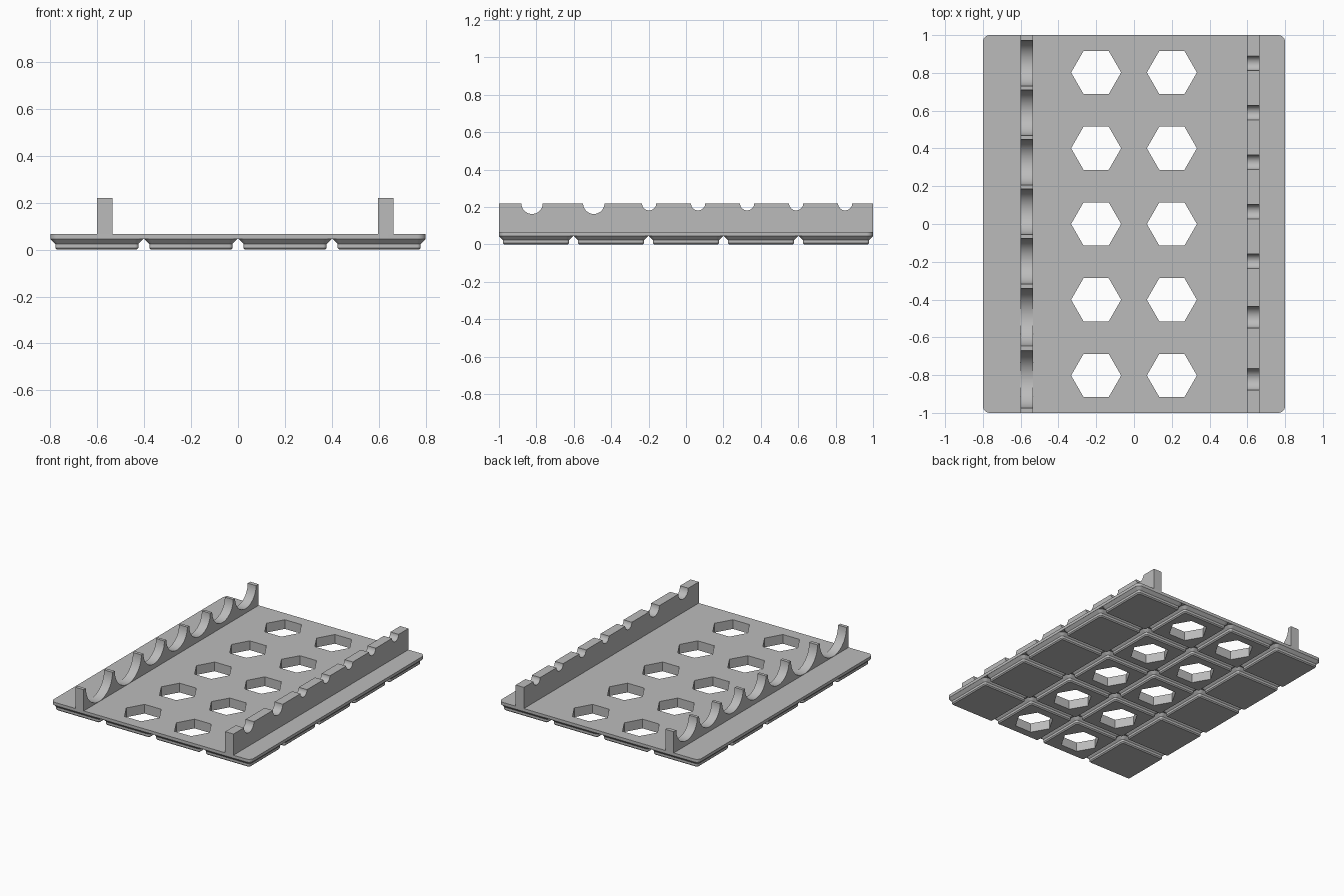
import bpy, bmesh, math

cube = bpy.data.objects.get("Cube")
if cube:
    bpy.data.objects.remove(cube, do_unlink=True)

PITCH = 0.401            # spacing of the feet
FOOT_TOP, PLATE_TOP, WALL_TOP = 0.0453, 0.0667, 0.22

grey = bpy.data.materials.new("plain_grey")
grey.use_nodes = True
colour = (0.5, 0.5, 0.5, 1)
grey.diffuse_color = colour
grey.node_tree.nodes["Principled BSDF"].inputs["Base Color"].default_value = colour


def finish(name, bm):
    """Turn a bmesh into a named grey object."""
    bmesh.ops.recalc_face_normals(bm, faces=bm.faces)
    mesh = bpy.data.meshes.new(name)
    bm.to_mesh(mesh)
    bm.free()
    mesh.materials.append(grey)
    obj = bpy.data.objects.new(name, mesh)
    bpy.context.collection.objects.link(obj)
    return obj


def smooth(obj):
    bpy.ops.object.select_all(action='DESELECT')
    obj.select_set(True)
    bpy.context.view_layer.objects.active = obj
    bpy.ops.object.shade_smooth_by_angle(angle=math.radians(30))


def rounded_rect(hx, hy, r, steps=8):
    """Outline of a rectangle with rounded corners."""
    points = []
    for i, (sx, sy) in enumerate([(1, 1), (-1, 1), (-1, -1), (1, -1)]):
        for k in range(steps + 1):
            a = (i + k / steps) * math.pi / 2
            points.append((sx * (hx - r) + r * math.cos(a), sy * (hy - r) + r * math.sin(a)))
    return points


def hexagon(cx, cy, r=0.1325):
    return [(cx + r * math.cos(k * math.pi / 3), cy + r * math.sin(k * math.pi / 3))
            for k in range(6)]


def loft(name, layers):
    """Solid through stacked outlines, given as (outline, z)."""
    bm = bmesh.new()
    rings = [[bm.verts.new((x, y, z)) for x, y in outline] for outline, z in layers]
    n = len(rings[0])
    for low, high in zip(rings, rings[1:]):
        for i in range(n):
            j = (i + 1) % n
            bm.faces.new((low[i], low[j], high[j], high[i]))
    bm.faces.new(rings[0])
    bm.faces.new(rings[-1])
    return finish(name, bm)


def cut_holes(obj, centres):
    """Cut hexagonal holes right through an object."""
    for cx, cy in centres:
        outline = hexagon(cx, cy)
        cutter = loft("hole_cutter", [(outline, -0.1), (outline, 0.3)])
        cutter.hide_render = True
        mod = obj.modifiers.new("hole", 'BOOLEAN')
        mod.operation, mod.solver, mod.object = 'DIFFERENCE', 'EXACT', cutter
        bpy.ops.object.select_all(action='DESELECT')
        bpy.context.view_layer.objects.active = obj
        obj.select_set(True)
        bpy.ops.object.modifier_apply(modifier=mod.name)
        bpy.data.objects.remove(cutter, do_unlink=True)


# Flat plate with two rows of hexagonal holes
columns = [(i - 1.5) * PITCH for i in range(4)]
rows = [(j - 2) * PITCH for j in range(5)]
outline = rounded_rect(0.8, 1.0, 0.036)
plate = loft("base_plate", [(outline, FOOT_TOP), (outline, PLATE_TOP)])
cut_holes(plate, [(x, y) for x in columns[1:3] for y in rows])
smooth(plate)


# Stepped feet: solid in the outer columns, pierced in the inner ones
def make_foot(name):
    profile = [(0.17, 0.008, 0), (0.1775, 0.0153, 0.0076),
               (0.1775, 0.0153, 0.0248), (0.198, 0.036, FOOT_TOP)]
    return loft(name, [(rounded_rect(h, h, r), z) for h, r, z in profile])


solid_foot, pierced_foot = make_foot("solid_foot"), make_foot("pierced_foot")
cut_holes(pierced_foot, [(0, 0)])
for master, xs in ((solid_foot, columns[::3]), (pierced_foot, columns[1:3])):
    smooth(master)
    for x in xs:
        for y in rows:
            foot = master.copy()
            foot.location = (x, y, 0)
            bpy.context.collection.objects.link(foot)
    bpy.data.objects.remove(master, do_unlink=True)


# Rails with half-round notches along the top
def rail(name, x0, x1, notches, steps=24):
    points = [(1, PLATE_TOP), (-1, PLATE_TOP), (-1, WALL_TOP)]
    for centre, r in notches:
        for k in range(steps + 1):
            a = math.pi * (1 + k / steps)
            points.append((centre + r * math.cos(a), WALL_TOP + r * math.sin(a)))
    points.append((1, WALL_TOP))
    smooth(loft_x(name, points, x0, x1))


def loft_x(name, points, x0, x1):
    bm = bmesh.new()
    face = bm.faces.new([bm.verts.new((x0, y, z)) for y, z in points])
    moved = bmesh.ops.extrude_face_region(bm, geom=[face], use_keep_orig=True)["geom"]
    bmesh.ops.translate(bm, vec=(x1 - x0, 0, 0),
                        verts=[v for v in moved if isinstance(v, bmesh.types.BMVert)])
    return finish(name, bm)


large = [-0.823, -0.493]
small = [-0.197 + 0.262 * k for k in range(5)]
rail("right_rail", -0.602, -0.535, [(c, 0.152) for c in large] + [(c, 0.12) for c in small])
rail("left_rail", 0.598, 0.664, [(c, 0.057) for c in large] + [(c, 0.038) for c in small])
